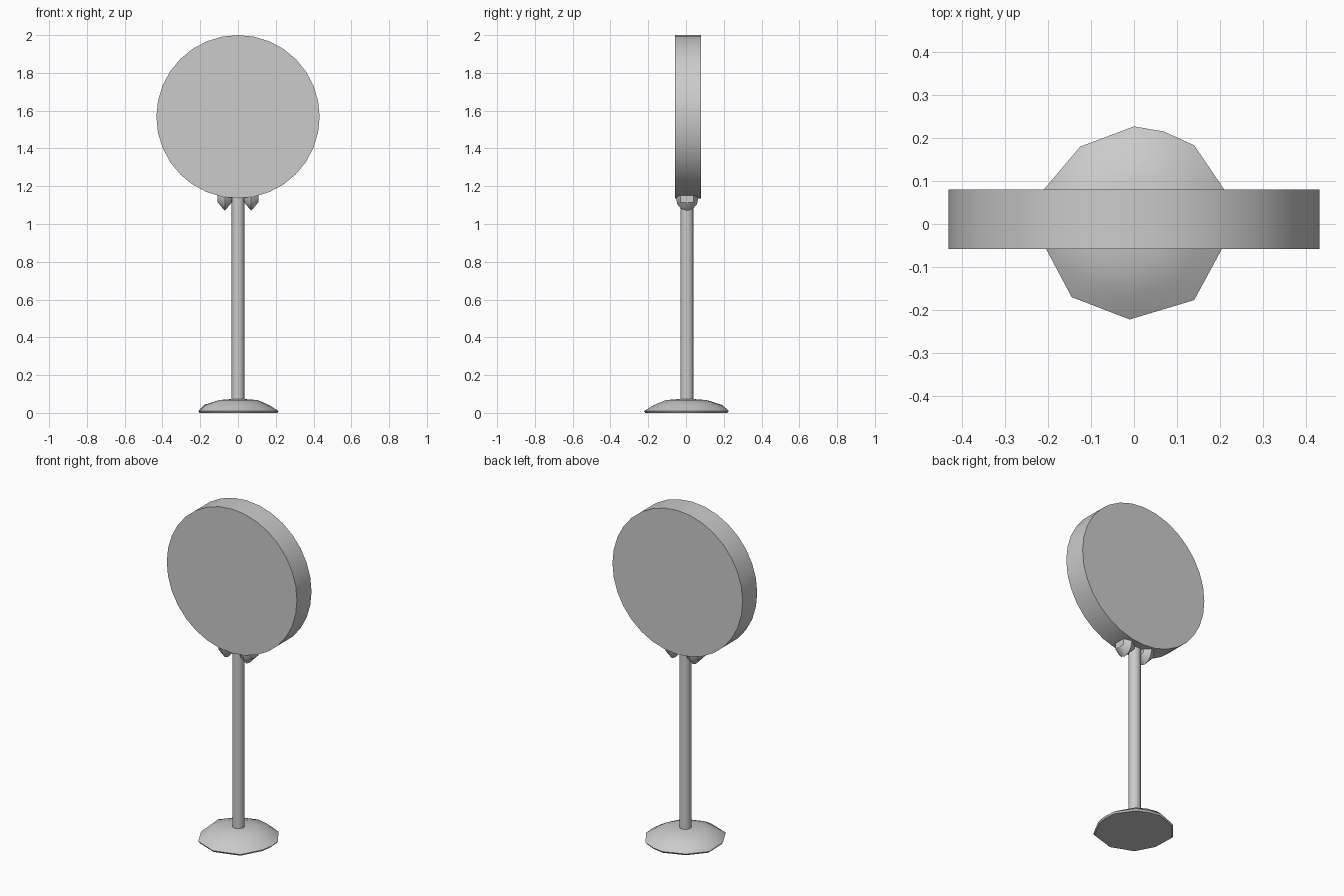
import bpy, bmesh, math
from mathutils import Vector

cube = bpy.data.objects.get("Cube")
if cube:
    bpy.data.objects.remove(cube)

grey = bpy.data.materials.new("plain_grey")
grey.use_nodes = True
colour = (0.6, 0.6, 0.6, 1)
grey.diffuse_color = colour
grey.node_tree.nodes["Principled BSDF"].inputs["Base Color"].default_value = colour


def finish(ob, name, angle=35):
    ob.name = name
    ob.data.materials.clear()
    ob.data.materials.append(grey)
    bpy.ops.object.select_all(action="DESELECT")
    ob.select_set(True)
    bpy.context.view_layer.objects.active = ob
    bpy.ops.object.shade_smooth_by_angle(angle=math.radians(angle))


def from_bmesh(bm, name, angle):
    bmesh.ops.recalc_face_normals(bm, faces=bm.faces)
    mesh = bpy.data.meshes.new(name)
    bm.to_mesh(mesh)
    bm.free()
    ob = bpy.data.objects.new(name, mesh)
    bpy.context.collection.objects.link(ob)
    finish(ob, name, angle)


def cylinder(name, sides, radius, depth, centre, rotation=(0, 0, 0)):
    bpy.ops.mesh.primitive_cylinder_add(vertices=sides, radius=radius, depth=depth,
                                        location=centre, rotation=rotation)
    finish(bpy.context.object, name)


# Round sign plate and its post
cylinder("sign_disc", 32, 0.432, 0.138, (0, 0.011, 1.568), (math.pi / 2, 0, 0))
cylinder("post", 16, 0.034, 1.09, (0, 0.005, 0.605))

# Uneven stone foot: a rim lofted up to a shallow dome
rim = [(0.215, 0.01), (0.21, 0.08), (0.14, 0.183), (0.07, 0.215), (0, 0.227),
       (-0.125, 0.18), (-0.21, 0.08), (-0.205, -0.057), (-0.145, -0.17),
       (-0.01, -0.222), (0.14, -0.177), (0.205, -0.057)]
bm = bmesh.new()
rings = []
for scale, bulge, z in ((0.97, 0, 0), (1, 0, 0.01), (0.8, 0.06, 0.042), (0.48, 0, 0.068)):
    ring = []
    for x, y in rim:
        side = Vector((x, y)).normalized().dot(Vector((-0.7, 0.7)))
        s = scale + bulge * side
        ring.append(bm.verts.new((x * s, y * s, z)))
    rings.append(ring)
bm.faces.new(rings[0])
for low, high in zip(rings, rings[1:]):
    for i in range(len(rim)):
        j = (i + 1) % len(rim)
        bm.faces.new((low[i], low[j], high[j], high[i]))
top = bm.verts.new((0, 0, 0.076))
for i in range(len(rim)):
    bm.faces.new((rings[-1][i], rings[-1][(i + 1) % len(rim)], top))
from_bmesh(bm, "foot", 50)

# Pair of wedge clips with a rounded keel beneath the plate
for side, label in ((1, "left"), (-1, "right")):
    bm = bmesh.new()
    for i in range(7):
        a = math.pi * i / 6
        bm.verts.new((side * 0.07, 0.006 - 0.06 * math.cos(a), 1.14 - 0.07 * math.sin(a)))
    for dx in (-0.038, 0.038):
        for dy in (-0.035, 0.035):
            for z in (1.115, 1.155):
                bm.verts.new((side * 0.07 + dx, 0.006 + dy, z))
    bmesh.ops.convex_hull(bm, input=bm.verts)
    from_bmesh(bm, label + "_clip", 30)
